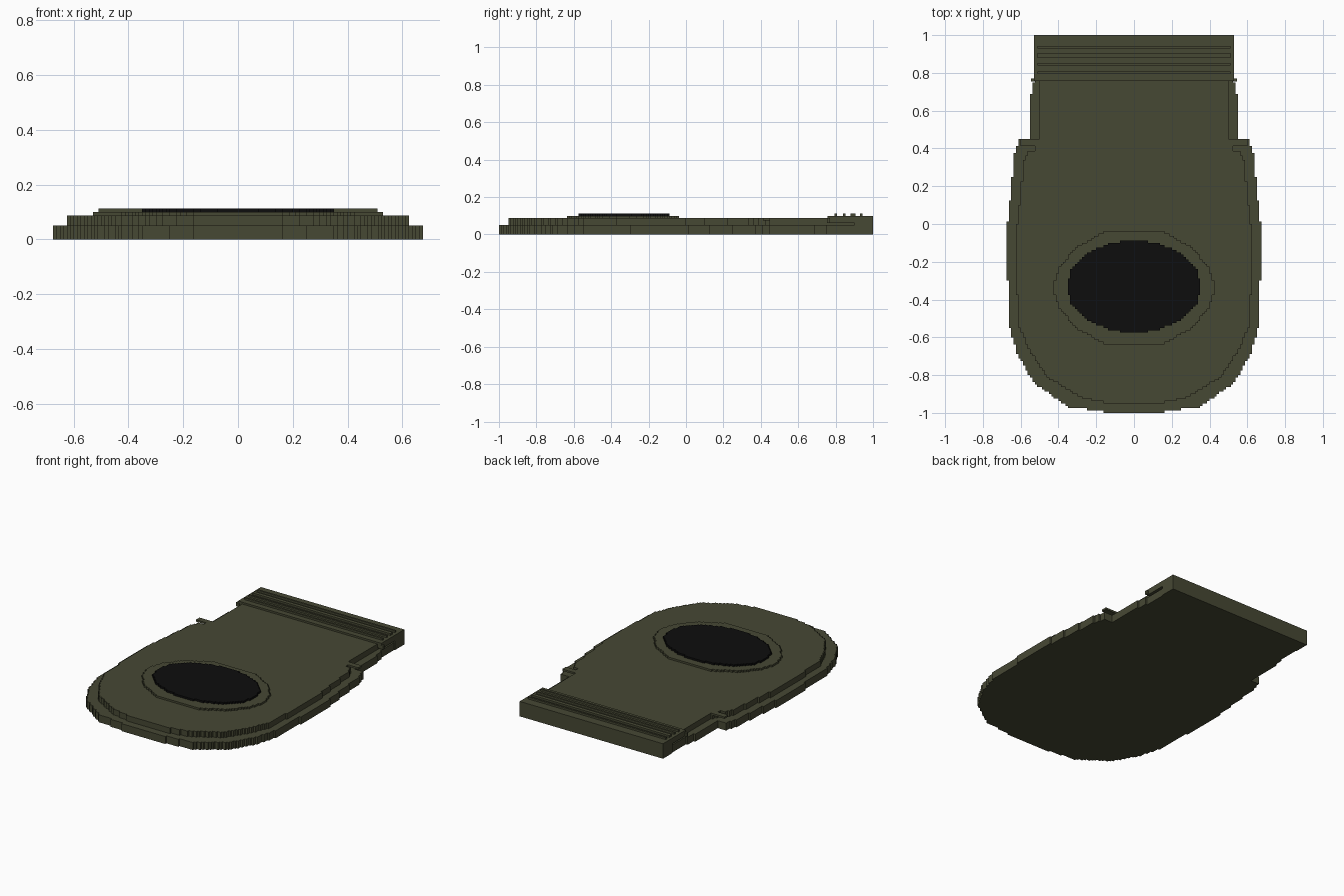
import bpy, bmesh, math

if "Cube" in bpy.data.objects:
    bpy.data.objects.remove(bpy.data.objects["Cube"])

CELL = 0.0125  # step size of the blocky outlines


def material(name, color):
    m = bpy.data.materials.new(name)
    m.diffuse_color = (*color, 1)
    m.use_nodes = True
    m.node_tree.nodes["Principled BSDF"].inputs["Base Color"].default_value = m.diffuse_color
    return m


olive = material("dark olive", (0.062, 0.065, 0.034))
black = material("black", (0.004, 0.004, 0.004))


def stepped(half):
    """Turn the right half of an outline into a mirrored staircase outline."""
    pts = [(round(x / CELL), round(y / CELL)) for x, y in half]
    out = [pts[0]]
    for (x0, y0), (x1, y1) in zip(pts, pts[1:]):
        n = max(1, min(abs(x1 - x0), abs(y1 - y0)))
        for i in range(1, n + 1):
            px, py = out[-1]
            q = (round(x0 + (x1 - x0) * i / n), round(y0 + (y1 - y0) * i / n))
            if q[0] != px and q[1] != py:
                out.append((q[0], py) if q[0] > px else (px, q[1]))
            if q != out[-1]:
                out.append(q)
    left = [(-x, y) for x, y in reversed(out) if x != 0]
    return [(x * CELL, y * CELL) for x, y in out + left]


def slab(name, outline, z0, z1, mat):
    bm = bmesh.new()
    face = bm.faces.new([bm.verts.new((x, y, z0)) for x, y in outline])
    ext = bmesh.ops.extrude_face_region(bm, geom=[face], use_keep_orig=True)
    for v in ext["geom"]:
        if isinstance(v, bmesh.types.BMVert):
            v.co.z = z1
    bmesh.ops.recalc_face_normals(bm, faces=bm.faces)
    me = bpy.data.meshes.new(name)
    bm.to_mesh(me)
    bm.free()
    me.materials.append(mat)
    ob = bpy.data.objects.new(name, me)
    bpy.context.collection.objects.link(ob)
    return ob


def box(name, x0, x1, y0, y1, z0, z1, mat=olive):
    return slab(name, [(x0, y0), (x1, y0), (x1, y1), (x0, y1)], z0, z1, mat)


def oval(rx, ry, cy, sides=16):
    h = sides // 2
    angles = [math.pi * (i / h - 0.5) for i in range(h + 1)]
    return [(rx * math.cos(a), cy + ry * math.sin(a)) for a in angles]


# Lower body layer
slab("lower_body", stepped([
    (0.16, -1.0), (0.16, -0.985), (0.35, -0.96), (0.53, -0.84), (0.61, -0.69),
    (0.65, -0.55), (0.6625, -0.3), (0.675, -0.3), (0.675, -0.1),
    (0.65, 0.13), (0.62, 0.37), (0.60, 0.45), (0.55, 0.45), (0.54, 0.69),
    (0.525, 0.75), (0.525, 0.9)]), 0, 0.05, olive)

# Upper body layer
slab("upper_body", stepped([
    (0.11, -0.95), (0.27, -0.91), (0.45, -0.81), (0.54, -0.69), (0.60, -0.55),
    (0.6125, -0.38), (0.63, -0.27), (0.625, -0.1), (0.60, 0.1), (0.575, 0.34),
    (0.55, 0.3875), (0.525, 0.3875), (0.525, 0.4125), (0.5, 0.45),
    (0.5, 0.9)]), 0.05, 0.0875, olive)

# Side latches and small side nubs
for side, s in (("left", -1), ("right", 1)):
    for part, xa, xb, ya, yb, za, zb in (
            ("latch", 0.50, 0.60, 0.4125, 0.45, 0.075, 0.0875),
            ("nub", 0.52, 0.545, 0.755, 0.77, 0.0625, 0.0875)):
        x0, x1 = sorted((s * xa, s * xb))
        box(f"{side}_{part}", x0, x1, ya, yb, za, zb)

# Connector end with grip ridges
box("connector_plate", -0.53, 0.53, 0.7575, 0.9, 0.0625, 0.1)
box("connector_end", -0.53, 0.53, 0.9, 1.0, 0, 0.1)
for i, (y0, y1) in enumerate(((0.795, 0.8075), (0.84, 0.8525),
                              (0.88, 0.905), (0.93, 0.9425))):
    box(f"grip_ridge_{i + 1}", -0.51, 0.51, y0, y1, 0.1, 0.1125)

# Oval rim and dark pad
slab("oval_rim", stepped(oval(0.42, 0.305, -0.3375)), 0.0875, 0.1, olive)
slab("oval_pad", stepped(oval(0.35, 0.24, -0.3325)), 0.1, 0.1125, black)
